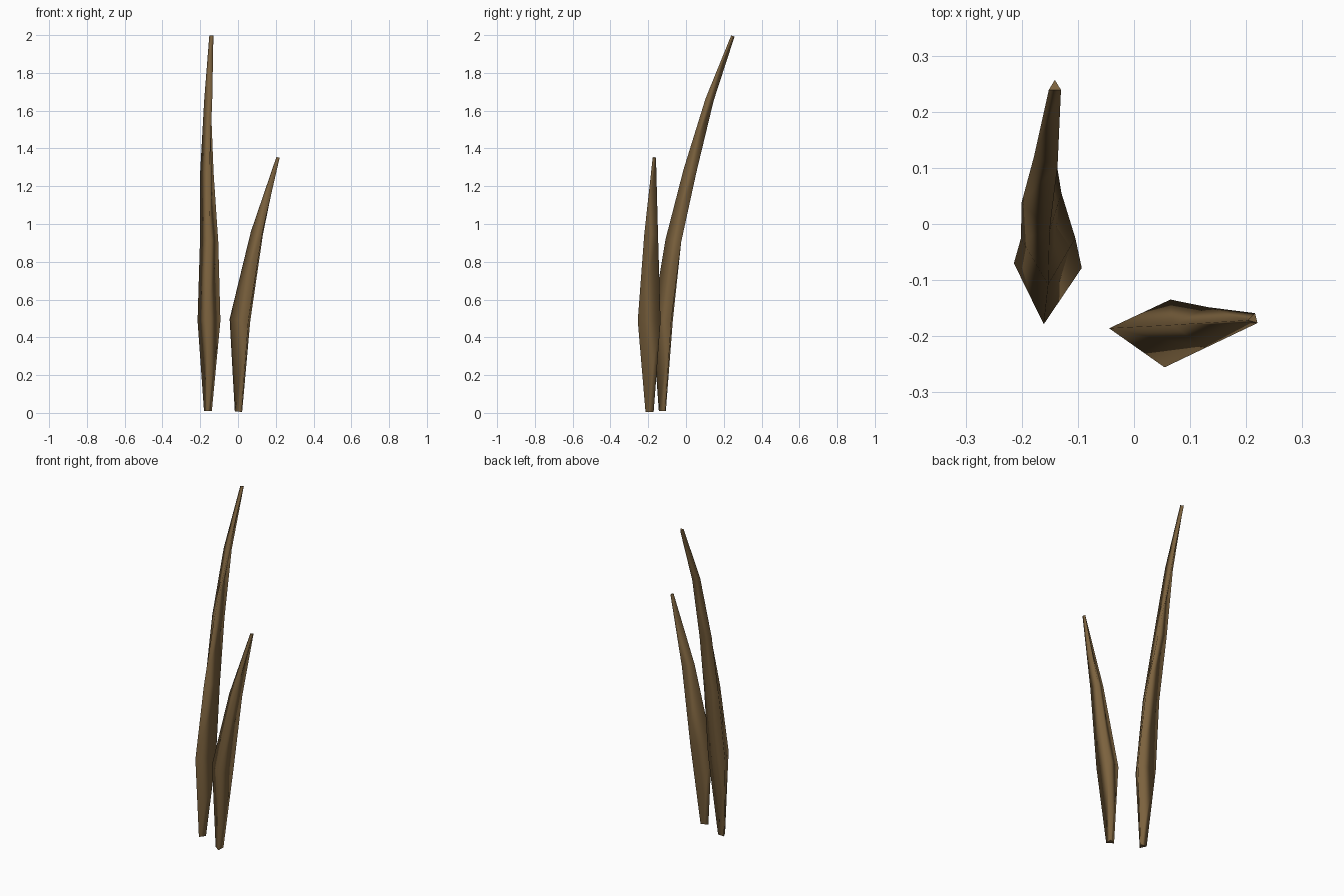
import bpy, bmesh, math
from mathutils import Vector

cube = bpy.data.objects.get("Cube")
if cube:
    bpy.data.objects.remove(cube, do_unlink=True)

# One brown for both blades
brown = bpy.data.materials.new("dry_brown")
color = (0.2, 0.122, 0.048, 1)
brown.use_nodes = True
brown.diffuse_color = color
bsdf = brown.node_tree.nodes["Principled BSDF"]
bsdf.inputs["Base Color"].default_value = color
bsdf.inputs["Roughness"].default_value = 0.9


def blade(name, stations):
    """Tapered three-sided stalk; stations are (centre, radius, ridge angle)."""
    bm = bmesh.new()
    centres = [Vector(s[0]) for s in stations]
    last = len(centres) - 1
    rings = []
    for i, (_, radius, angle) in enumerate(stations):
        # Tilt each section square to the path
        path = centres[min(i + 1, last)] - centres[max(i - 1, 0)]
        turn = Vector((0, 0, 1)).rotation_difference(path.normalized())
        ring = []
        for k in range(3):
            a = math.radians(angle + 120 * k)
            offset = turn @ Vector((math.cos(a), math.sin(a), 0))
            ring.append(bm.verts.new(centres[i] + radius * offset))
        rings.append(ring)
    # Smooth sides
    for low, high in zip(rings, rings[1:]):
        for k in range(3):
            n = (k + 1) % 3
            bm.faces.new((low[k], low[n], high[n], high[k])).smooth = True
    # Flat end caps
    bm.faces.new(reversed(rings[0]))
    bm.faces.new(rings[-1])
    for cap in (rings[0], rings[-1]):
        for k in range(3):
            bm.edges.get((cap[k], cap[(k + 1) % 3])).smooth = False
    mesh = bpy.data.meshes.new(name)
    bm.to_mesh(mesh)
    bm.free()
    mesh.materials.append(brown)
    obj = bpy.data.objects.new(name, mesh)
    bpy.context.collection.objects.link(obj)
    return obj


# Tall blade bends back and twists toward its tip
blade("tall_blade", [
    ((-0.16, -0.12, 0.01), 0.024, -94),
    ((-0.156, -0.109, 0.49), 0.07, -94),
    ((-0.153, -0.053, 0.91), 0.056, -90),
    ((-0.16, 0.027, 1.28), 0.042, -77),
    ((-0.153, 0.123, 1.66), 0.026, -50),
    ((-0.141, 0.245, 1.996), 0.0125, -30),
])

# Short blade leans to the left
blade("short_blade", [
    ((0.008, -0.192, 0.006), 0.025, 176),
    ((0.025, -0.192, 0.49), 0.07, 175),
    ((0.109, -0.183, 0.95), 0.042, 176),
    ((0.213, -0.169, 1.352), 0.0105, 195),
])
